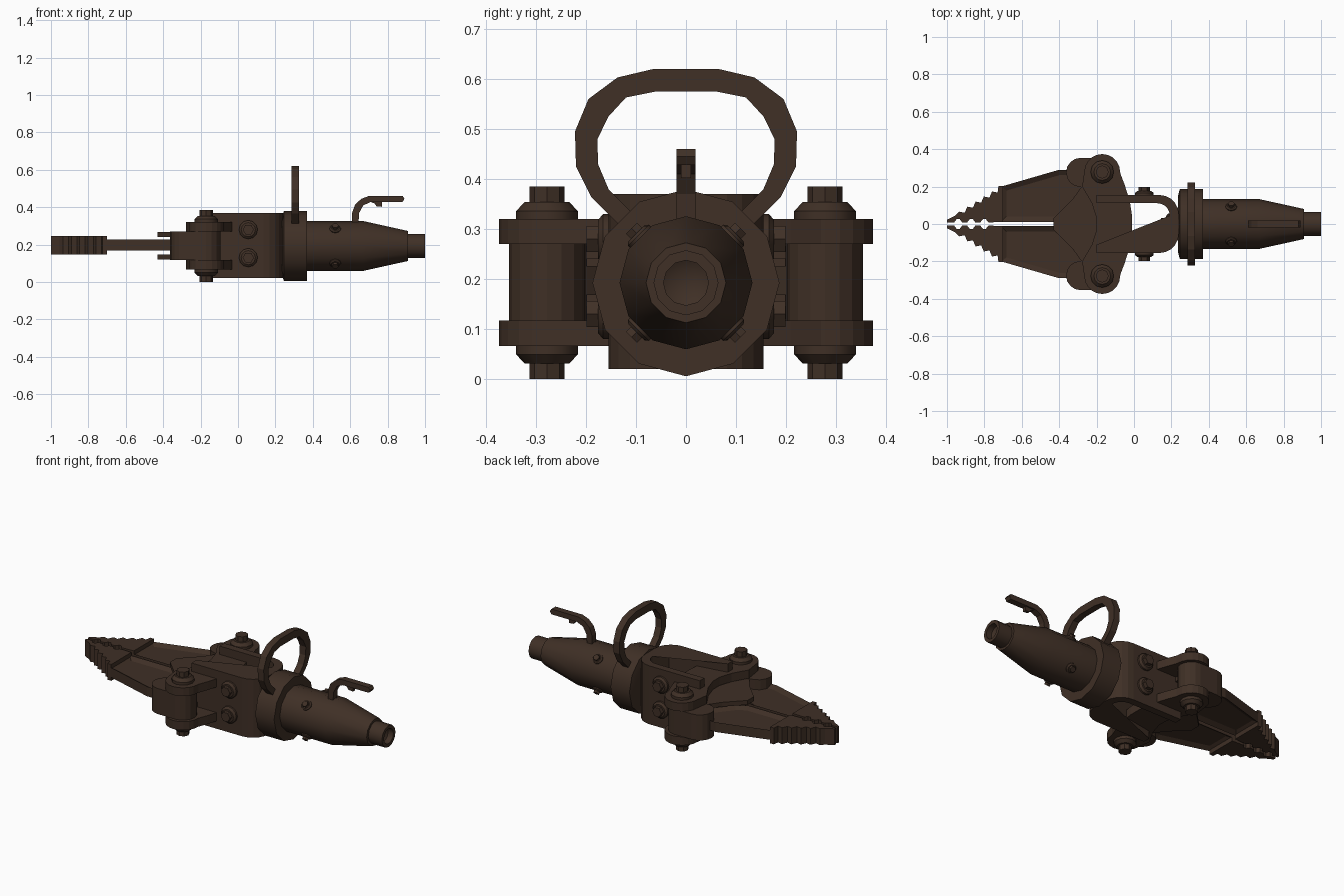
import bpy, bmesh
from math import cos, sin, pi, radians
from mathutils import Vector

if "Cube" in bpy.data.objects:
    bpy.data.objects.remove(bpy.data.objects["Cube"])

CZ = 0.1925  # height of the main axis
mat = bpy.data.materials.new("dark brown metal")
mat.diffuse_color = (0.050, 0.029, 0.019, 1)
mat.use_nodes = True
mat.node_tree.nodes["Principled BSDF"].inputs["Base Color"].default_value = mat.diffuse_color


def finish(name, bm, smooth=False):
    bmesh.ops.recalc_face_normals(bm, faces=bm.faces)
    me = bpy.data.meshes.new(name)
    bm.to_mesh(me)
    bm.free()
    me.materials.append(mat)
    ob = bpy.data.objects.new(name, me)
    bpy.context.collection.objects.link(ob)
    if smooth:
        bpy.ops.object.select_all(action='DESELECT')
        ob.select_set(True)
        bpy.context.view_layer.objects.active = ob
        bpy.ops.object.shade_smooth_by_angle(angle=radians(35))
    return ob


def prism(name, pts, lo, hi, axis='z', inset=0, depth=0):
    """Extrude an outline along one axis, optionally recessing both ends."""
    place = {'z': lambda a, b, h: (a, b, h), 'y': lambda a, b, h: (a, h, b),
             'x': lambda a, b, h: (h, a, b)}[axis]
    bm = bmesh.new()
    ends = [[bm.verts.new(place(a, b, h)) for a, b in pts] for h in (lo, hi)]
    caps = [bm.faces.new(e) for e in ends]
    n = len(pts)
    for i in range(n):
        j = (i + 1) % n
        bm.faces.new((ends[0][i], ends[0][j], ends[1][j], ends[1][i]))
    bmesh.ops.recalc_face_normals(bm, faces=bm.faces)
    if inset:
        for c in caps:
            bmesh.ops.inset_region(bm, faces=[c], thickness=inset, depth=-depth,
                                   use_even_offset=True)
    return finish(name, bm)


def lathe(name, profile, n, origin, direction, smooth=True):
    """Turn (radius, distance) points around an axis."""
    q = Vector(direction).to_track_quat('Z', 'Y')
    bm = bmesh.new()
    rings = []
    for r, t in profile:
        rings.append([bm.verts.new(Vector(origin) + q @ Vector(
            (r * cos(2 * pi * k / n), r * sin(2 * pi * k / n), t))) for k in range(n)])
    for a, b in zip(rings, rings[1:]):
        for k in range(n):
            m = (k + 1) % n
            bm.faces.new((a[k], a[m], b[m], b[k]))
    bm.faces.new(rings[0])
    bm.faces.new(rings[-1])
    return finish(name, bm, smooth)


def arc(cx, cy, r, a0, a1, n):
    return [(cx + r * cos(radians(a0 + (a1 - a0) * i / n)),
             cy + r * sin(radians(a0 + (a1 - a0) * i / n))) for i in range(n + 1)]


def flip(pts):
    return [(x, -y) for x, y in reversed(pts)]


def bolt(name, origin, direction, s=1.0):
    lathe(name + "_washer", [(0.05 * s, -0.01), (0.05 * s, 0.012 * s), (0.038 * s, 0.022 * s)],
          12, origin, direction)
    lathe(name + "_head", [(0.03 * s, 0), (0.03 * s, 0.045 * s)], 6, origin, direction, False)


# Rear body: collar, barrel, cone and hollow hose end
lathe("collar", [(0.15, 0.235), (0.187, 0.245), (0.187, 0.37), (0.12, 0.37)], 12,
      (0, 0, CZ), (1, 0, 0))
lathe("barrel", [(0.133, 0.36), (0.133, 0.67), (0.08, 0.91), (0.06, 0.91)], 12,
      (0, 0, CZ), (1, 0, 0))
lathe("hose_end", [(0.065, 0.90), (0.065, 1.0), (0.045, 1.0), (0.045, 0.965), (0.027, 0.955)],
      12, (0, 0, CZ), (1, 0, 0))
for i in range(4):
    a = pi / 4 + i * pi / 2
    d = Vector((0, cos(a), sin(a)))
    bolt(f"barrel_bolt_{i}", Vector((0.52, 0, CZ)) + d * 0.127, d, 0.6)

# Ring handle rising from the collar
outer = [(0.115, 0.29), (0.135, 0.31), (0.19, 0.365), (0.22, 0.425), (0.222, 0.495),
         (0.195, 0.56), (0.137, 0.603), (0.065, 0.62)]
inner = [(0.08, 0.305), (0.1, 0.325), (0.155, 0.38), (0.176, 0.43), (0.177, 0.48),
         (0.155, 0.525), (0.12, 0.563), (0.06, 0.575)]
mir = lambda p: [(-y, z) for y, z in reversed(p)]
prism("ring_handle", outer + mir(outer) + list(reversed(inner + mir(inner))),
      0.286, 0.326, 'x')

# Control lever with its small trigger
prism("control_lever", [(0.61, 0.30), (0.61, 0.37), (0.627, 0.415), (0.66, 0.445), (0.70, 0.46),
                        (0.88, 0.46), (0.89, 0.445), (0.88, 0.428), (0.71, 0.428),
                        (0.67, 0.41), (0.648, 0.37), (0.643, 0.30)], -0.019, 0.019, 'y')
prism("lever_trigger", [(0.69, 0.435), (0.77, 0.435), (0.77, 0.402), (0.74, 0.405),
                        (0.73, 0.42)], -0.01, 0.01, 'y')

# U-shaped yoke, open towards the jaws
yo = arc(0.135, 0.05, 0.105, 0, 90, 5)
yi = arc(0.125, 0.045, 0.066, 0, 90, 5)
prism("yoke", flip(yo + [(-0.2, 0.155)]) + yo + [(-0.2, 0.155), (-0.2, 0.111)]
      + list(reversed(yi)) + flip(yi) + [(-0.2, -0.111), (-0.2, -0.155)], 0.02, 0.37)
bolt("yoke_base_bolt", (0.195, 0, CZ), (-1, 0, 0), 1.1)

# Crescent pivot plates, above and below
half = ([(-0.01, 0.04), (-0.022, 0.12), (-0.05, 0.21), (-0.073, 0.27)]
        + arc(-0.17, 0.278, 0.096, 0, 180, 10) + [(-0.277, 0.2), (-0.225, 0.11), (-0.2, 0.03)])
for name, lo, hi in (("upper", 0.27, 0.32), ("lower", 0.066, 0.117)):
    prism(name + "_pivot_plate", half + flip(half), lo, hi)

# Link plates joining both jaw roots
link = [(-0.16, 0.2), (-0.28, 0.2), (-0.33, 0.13), (-0.43, 0.03)]
for name, lo, hi in (("upper", 0.24, 0.266), ("lower", 0.12, 0.146)):
    prism(name + "_link_plate", link + flip(link), lo, hi)

# Jaw outlines: recessed arm and toothed tip
arm = [(-0.71, 0.012), (-0.42, 0.012), (-0.36, 0.05), (-0.24, 0.2), (-0.24, 0.285),
       (-0.40, 0.29), (-0.71, 0.20)]
tip = [(-0.70, 0.012), (-0.70, 0.202), (-0.725, 0.202)]
for i in range(5):  # outer saw teeth, working towards the point
    x, y = -0.725 - 0.044 * i, 0.168 - 0.027 * i
    tip += [(x - 0.004, y), (x - 0.034, y + 0.006)]
tip += [(-0.955, 0.045), (-1.0, 0.022), (-1.0, 0.008)]
for x in (-0.94, -0.87, -0.80):  # inner grip notches
    tip += [(x - 0.022, 0.008), (x - 0.008, 0.026), (x + 0.008, 0.026), (x + 0.022, 0.008)]
hub = arc(-0.17, 0.278, 0.076, -90, 90, 8) + arc(-0.285, 0.276, 0.078, 90, 270, 8)

for s, side in ((1, "back"), (-1, "front")):
    put = (lambda p: p) if s > 0 else flip
    prism(side + "_jaw_arm", put(arm), 0.168, 0.226, inset=0.028, depth=0.016)
    prism(side + "_jaw_tip", put(tip), 0.147, 0.245)
    prism(side + "_jaw_hub", put(hub), 0.117, 0.27)
    # pivot pin caps and hex nuts, top and bottom
    for d, end in ((1, "top"), (-1, "bottom")):
        o = (-0.17, s * 0.278, CZ)
        lathe(f"{side}_{end}_pin_cap", [(0.062, 0.12), (0.062, 0.143), (0.045, 0.161)], 12,
              o, (0, 0, d))
        lathe(f"{side}_{end}_pin_nut", [(0.035, 0.15), (0.035, 0.1925)], 8, o, (0, 0, d), False)
    # yoke side bolts
    for z in (0.13, 0.28):
        bolt(f"{side}_yoke_bolt_{int(z * 100)}", (0.055, s * 0.154, z), (0, s, 0))
